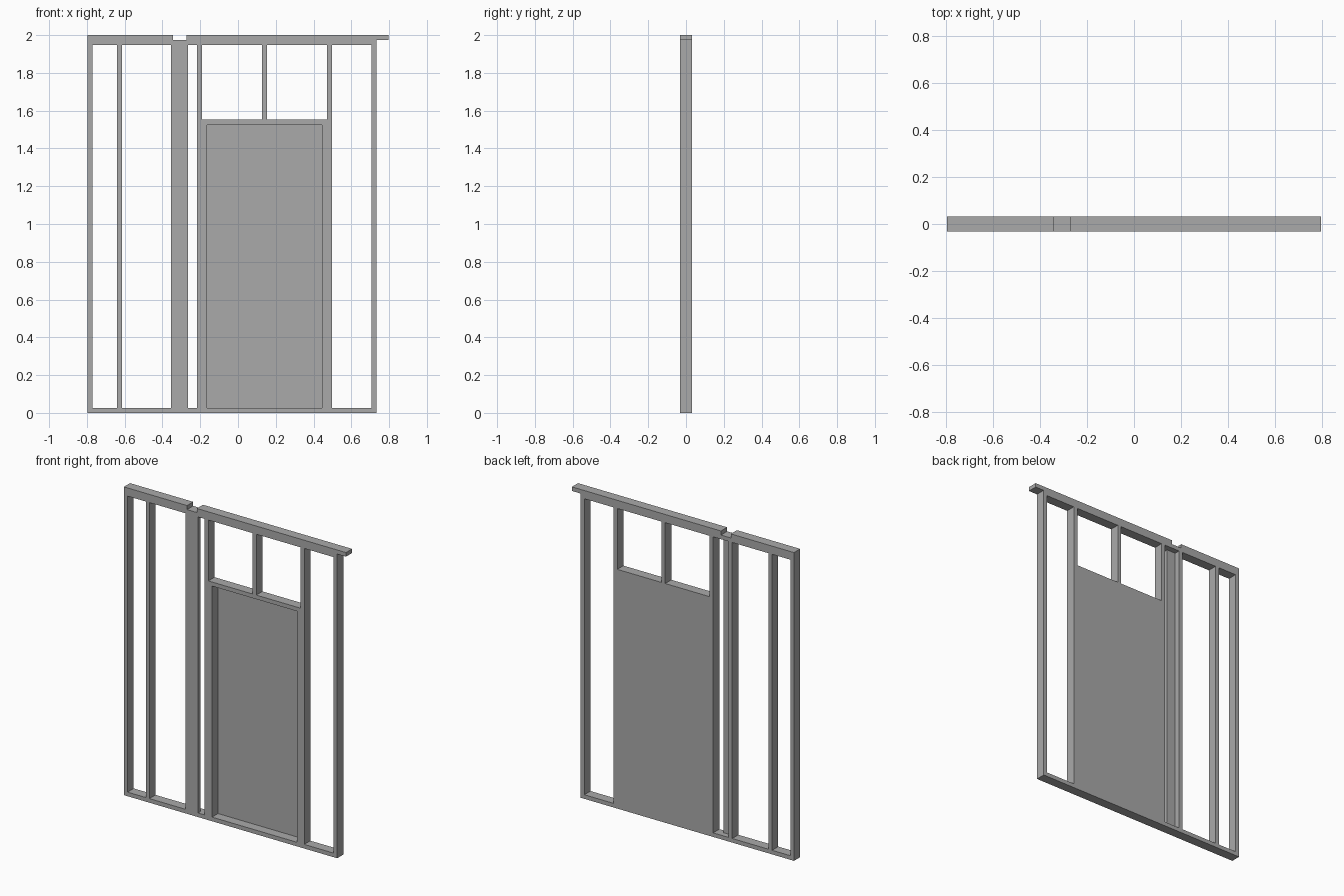
import bpy

if "Cube" in bpy.data.objects:
    bpy.data.objects.remove(bpy.data.objects["Cube"], do_unlink=True)

# Single grey material
GREY = (0.40, 0.40, 0.40, 1.0)
grey = bpy.data.materials.new("timber_grey")
grey.use_nodes = True
grey.diffuse_color = GREY
grey.node_tree.nodes["Principled BSDF"].inputs["Base Color"].default_value = GREY

T = 0.0266           # board thickness
D = 0.0315           # half of the wall depth
W = 2 * D            # board width
HEIGHT = 2.0
LEFT, RIGHT = -0.797, 0.734
CEILING = HEIGHT - 2 * T
HEADER_TOP = 1.552


def board(name, x0, x1, z0, z1, y0=-D, y1=D):
    """Axis-aligned board between the given limits."""
    bpy.ops.mesh.primitive_cube_add(
        size=1, location=((x0 + x1) / 2, (y0 + y1) / 2, (z0 + z1) / 2))
    ob = bpy.context.object
    ob.name = name
    ob.scale = (x1 - x0, y1 - y0, z1 - z0)
    bpy.ops.object.transform_apply(location=False, rotation=False, scale=True)
    ob.data.materials.append(grey)
    return ob


def stud(name, x, z0=T, z1=CEILING):
    """Upright board whose low-x side is at x."""
    return board(name, x, x + T, z0, z1)


# Horizontal plates; the upper one is notched and overhangs the end
board("bottom_plate", LEFT, RIGHT, 0, T)
board("lower_top_plate", LEFT, RIGHT, CEILING, HEIGHT - T)
board("upper_top_plate_short", LEFT, -0.344, HEIGHT - T, HEIGHT)
board("upper_top_plate_long", -0.273, -LEFT, HEIGHT - T, HEIGHT)

# Full-height studs
DOOR_L, DOOR_R = -0.217, 0.471
BACKER = -0.354
for name, x in (("end_stud_a", LEFT), ("common_stud", -0.640),
                ("partition_stud", BACKER), ("king_stud_a", DOOR_L),
                ("king_stud_b", DOOR_R), ("end_stud_b", RIGHT - T)):
    stud(name, x)

# Flat backing board at the front, beside the partition stud
board("partition_backer", BACKER + T, BACKER + T + W, T, CEILING, -D, -D + T)

# Door opening: jack studs, header, cripple and thin rear panel
stud("jack_stud_a", DOOR_L + T, T, HEADER_TOP - T)
stud("jack_stud_b", DOOR_R - T, T, HEADER_TOP - T)
board("door_header", DOOR_L + T, DOOR_R, HEADER_TOP - T, HEADER_TOP)
stud("cripple_stud", 0.127, HEADER_TOP, CEILING)
board("door_panel", DOOR_L + 2 * T, DOOR_R - T, T, HEADER_TOP - T, D - 0.002, D)
